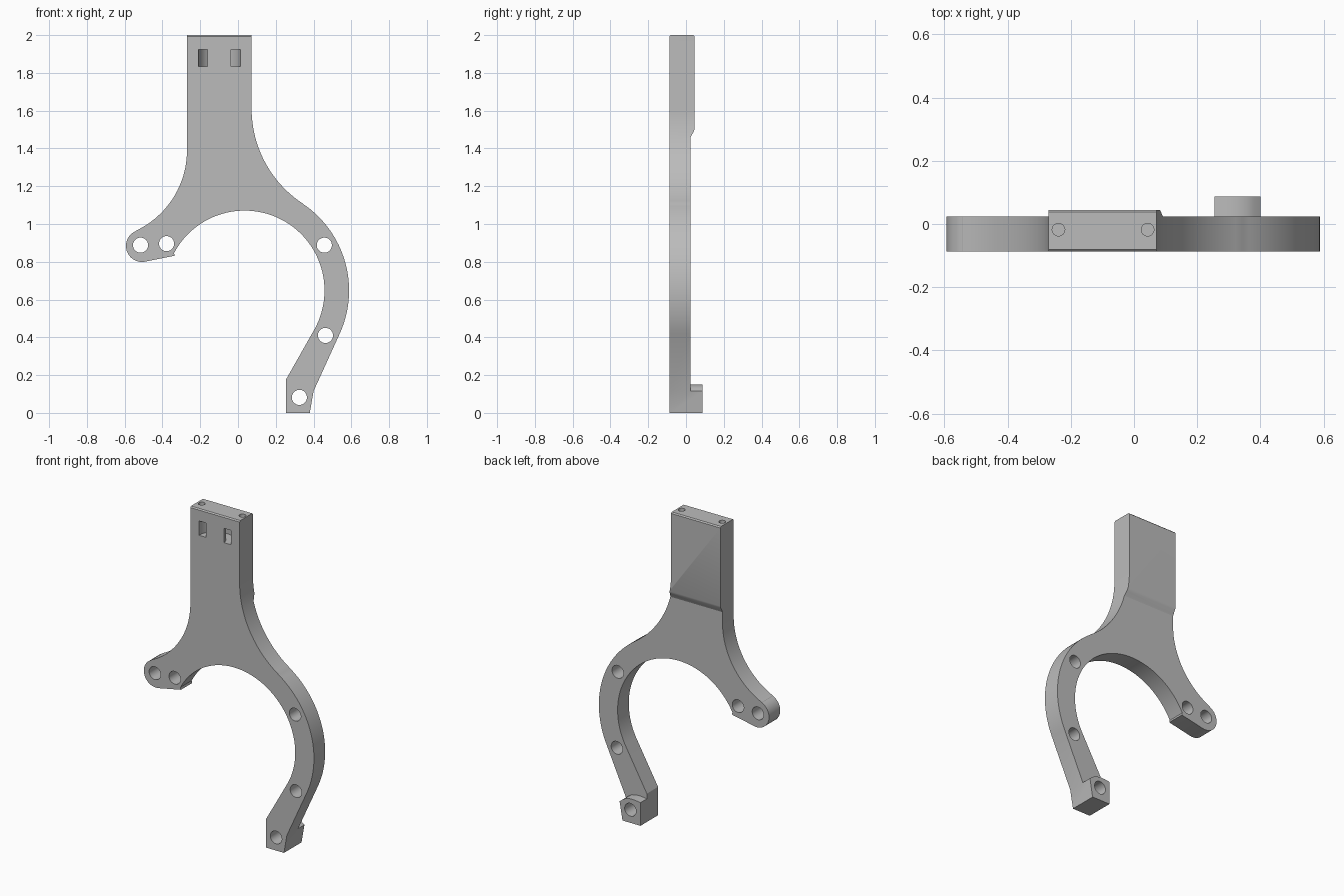
import bpy
import bmesh
from math import sin, cos, radians

if "Cube" in bpy.data.objects:
    bpy.data.objects.remove(bpy.data.objects["Cube"], do_unlink=True)

FRONT, BACK, PLATE_BACK, STEM_BACK = -0.087, 0.087, 0.024, 0.045

grey = bpy.data.materials.new("light grey")
grey.use_nodes = True
grey.diffuse_color = (0.5, 0.5, 0.5, 1)
grey.node_tree.nodes["Principled BSDF"].inputs["Base Color"].default_value = (0.5, 0.5, 0.5, 1)


def arc(cx, cz, r, start, end, n=24):
    angles = [radians(start + (end - start) * i / n) for i in range(n + 1)]
    return [(cx + r * cos(a), cz + r * sin(a)) for a in angles]


def prism(name, points, axis, low, high):
    """Extrude a closed 2D outline along one axis between two positions."""
    place = {"x": lambda p, d: (d, p[0], p[1]),
             "y": lambda p, d: (p[0], d, p[1]),
             "z": lambda p, d: (p[0], p[1], d)}[axis]
    bm = bmesh.new()
    a = [bm.verts.new(place(p, low)) for p in points]
    b = [bm.verts.new(place(p, high)) for p in points]
    bm.faces.new(a)
    bm.faces.new(b[::-1])
    for i in range(len(points)):
        j = (i + 1) % len(points)
        bm.faces.new((a[j], a[i], b[i], b[j]))
    bmesh.ops.recalc_face_normals(bm, faces=bm.faces)
    mesh = bpy.data.meshes.new(name)
    bm.to_mesh(mesh)
    bm.free()
    mesh.materials.append(grey)
    obj = bpy.data.objects.new(name, mesh)
    bpy.context.collection.objects.link(obj)
    return obj


def cut(target, cutter):
    bpy.ops.object.select_all(action="DESELECT")
    bpy.context.view_layer.objects.active = target
    target.select_set(True)
    mod = target.modifiers.new("cut", "BOOLEAN")
    mod.operation, mod.solver, mod.object = "DIFFERENCE", "EXACT", cutter
    bpy.ops.object.modifier_apply(modifier=mod.name)
    bpy.data.objects.remove(cutter, do_unlink=True)


# Silhouette: stem, hooked arm with foot, inner ring, short rounded arm
outline = [(-0.27, 2), (0.072, 2)]
outline += arc(0.672, 1.61, 0.6, 180, 236.6)
outline += arc(0.035, 0.648, 0.553, 56, -24.7, 32)
outline += [(0.40, 0.115), (0.38, 0), (0.255, 0), (0.255, 0.178)]
outline += arc(0.035, 0.648, 0.423, -28.5, 152, 56)
outline += [(-0.335, 0.832)]
outline += arc(-0.508, 0.884, 0.085, -78.7, -245.4)
outline += arc(-0.74, 1.39, 0.47, -65, 0)
bracket = prism("bracket", outline, "y", FRONT, BACK)

# Thin the back, leaving the raised foot pad
pad_relief = [(0.5, 0.09), (0.40, 0.115), (0.38, 0.131), (0.36, 0.143), (0.325, 0.151),
              (0.29, 0.15), (0.255, 0.145), (-0.7, 0.145), (-0.7, 1.2), (0.7, 1.2), (0.7, 0.09)]
cut(bracket, prism("pad_relief", pad_relief, "y", PLATE_BACK, 0.2))

# Back of the thicker stem with its blended step
stem_relief = [(0.2, 1.15), (PLATE_BACK, 1.15), (PLATE_BACK, 1.457), (0.028, 1.466),
               (0.041, 1.49), (STEM_BACK, 1.502), (STEM_BACK, 1.993), (0.028, 2.01), (0.2, 2.01)]
cut(bracket, prism("stem_relief", stem_relief, "x", -1, 1))

# Small chamfer on the front top edge
chamfer = [(FRONT - 0.01, 1.983), (FRONT + 0.017, 2.01), (FRONT - 0.01, 2.01)]
cut(bracket, prism("front_chamfer", chamfer, "x", -1, 1))

# Bolt holes through the arms
for x, z in [(-0.516, 0.888), (-0.378, 0.896), (0.457, 0.888), (0.463, 0.41), (0.325, 0.082)]:
    cut(bracket, prism("bolt_hole", arc(x, z, 0.04, 0, 352.5, 47), "y", -0.3, 0.3))

# Curved tie channel joining the two front slots
channel = arc(-0.099, FRONT, 0.111, 0, 180) + [(-0.21, -0.2), (-0.161, -0.2)]
channel += arc(-0.099, FRONT, 0.062, 180, 0) + [(-0.037, -0.2), (0.012, -0.2)]
cut(bracket, prism("tie_channel", channel, "z", 1.835, 1.925))

# Blind holes in the top end
for x in (-0.239, 0.043):
    cut(bracket, prism("top_hole", arc(x, -0.018, 0.02, 0, 345, 23), "z", 1.75, 2.1))

bpy.ops.object.select_all(action="DESELECT")
bracket.select_set(True)
bpy.context.view_layer.objects.active = bracket
bpy.ops.object.shade_smooth_by_angle(angle=radians(20))
